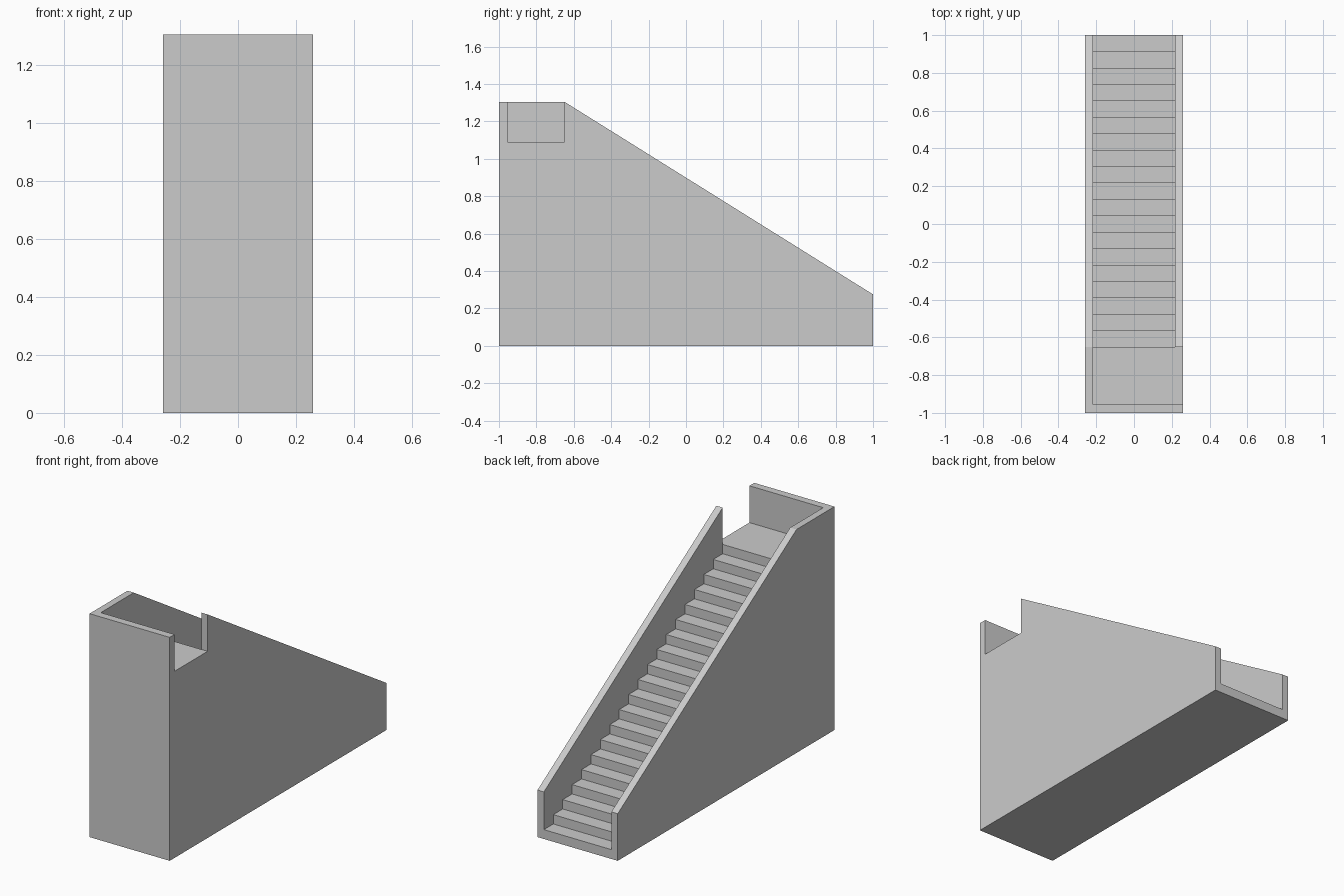
import bpy, bmesh

if "Cube" in bpy.data.objects:
    bpy.data.objects.remove(bpy.data.objects["Cube"])

HALF_W, INNER = 0.259, 0.218        # outer and inner half widths
TOP, LANDING, LOW = 1.305, 1.09, 0.275
BACK_IN, STAIR_TOP = -0.955, -0.65  # inner face of end wall, top riser
RISERS = 19
TREAD = (1 - STAIR_TOP) / RISERS
RISE = LANDING / (RISERS + 1)


def extrude_profile(name, pts, x0, x1):
    """Extrude a (y, z) outline along x."""
    bm = bmesh.new()
    face = bm.faces.new([bm.verts.new((x0, y, z)) for y, z in pts])
    ext = bmesh.ops.extrude_face_region(bm, geom=[face])
    verts = [g for g in ext["geom"] if isinstance(g, bmesh.types.BMVert)]
    bmesh.ops.translate(bm, verts=verts, vec=(x1 - x0, 0, 0))
    bmesh.ops.recalc_face_normals(bm, faces=bm.faces[:])
    mesh = bpy.data.meshes.new(name)
    bm.to_mesh(mesh)
    bm.free()
    obj = bpy.data.objects.new(name, mesh)
    bpy.context.collection.objects.link(obj)
    return obj


def cut(target, cutter):
    cutter.hide_render = True
    mod = target.modifiers.new(cutter.name, "BOOLEAN")
    mod.operation, mod.solver, mod.object = "DIFFERENCE", "EXACT", cutter
    bpy.context.view_layer.objects.active = target
    bpy.ops.object.modifier_apply(modifier=mod.name)
    bpy.data.objects.remove(cutter)


# Solid block with sloping top
staircase = extrude_profile(
    "staircase",
    [(-1, 0), (1, 0), (1, LOW), (STAIR_TOP, TOP), (-1, TOP)], -HALF_W, HALF_W)

# Space above the landing and steps, leaving the side and end walls
steps = [(BACK_IN, 1.5), (BACK_IN, LANDING)]
for i in range(RISERS):
    y, z = STAIR_TOP + i * TREAD, LANDING - i * RISE
    steps += [(y, z), (y, z - RISE)]
steps += [(1.1, RISE), (1.1, 1.5)]
cut(staircase, extrude_profile("stair_space", steps, -INNER, INNER))

# Side opening onto the landing through the right wall
opening = [(BACK_IN, LANDING), (STAIR_TOP, LANDING), (STAIR_TOP, 1.5), (BACK_IN, 1.5)]
cut(staircase, extrude_profile("landing_opening", opening, 0.1, 0.4))
